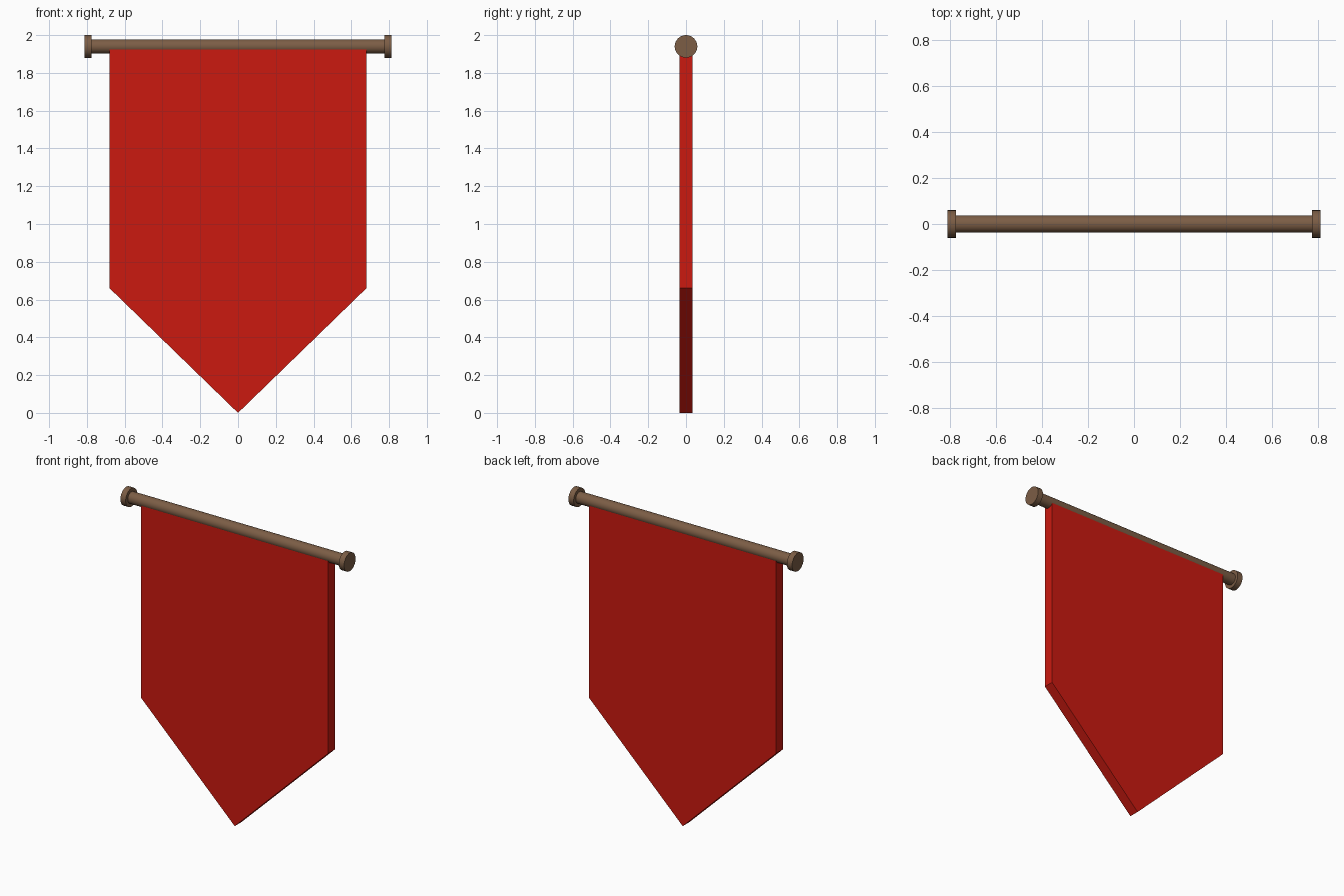
import bpy, bmesh
from math import pi

if "Cube" in bpy.data.objects:
    bpy.data.objects.remove(bpy.data.objects["Cube"])


def material(name, color):
    m = bpy.data.materials.new(name)
    m.diffuse_color = color
    m.use_nodes = True
    m.node_tree.nodes["Principled BSDF"].inputs["Base Color"].default_value = m.diffuse_color
    return m


wood = material("brown_wood", (0.20, 0.11, 0.06, 1))
red = material("red_cloth", (0.60, 0.01, 0.005, 1))
ROD_Z = 1.94


def cylinder_x(name, radius, length, x):
    bpy.ops.mesh.primitive_cylinder_add(vertices=32, radius=radius, depth=length,
                                        location=(x, 0, ROD_Z), rotation=(0, pi / 2, 0))
    ob = bpy.context.object
    ob.name = name
    ob.data.materials.append(wood)
    bpy.ops.object.shade_smooth_by_angle()
    return ob


# Hanging rod with a disc cap on each end
cylinder_x("rod", 0.038, 1.58, 0)
for side, label in ((-1, "left"), (1, "right")):
    cylinder_x("rod_cap_" + label, 0.06, 0.038, side * 0.794)

# Pointed cloth: five-sided outline extruded through its thickness
outline = [(-0.68, 1.935), (-0.68, 0.66), (0, 0), (0.68, 0.66), (0.68, 1.935)]
bm = bmesh.new()
face = bm.faces.new([bm.verts.new((x, -0.034, z)) for x, z in outline])
ext = bmesh.ops.extrude_face_region(bm, geom=[face])
bmesh.ops.translate(bm, vec=(0, 0.068, 0),
                    verts=[g for g in ext["geom"] if isinstance(g, bmesh.types.BMVert)])
bmesh.ops.recalc_face_normals(bm, faces=bm.faces)
mesh = bpy.data.meshes.new("banner_cloth")
bm.to_mesh(mesh)
bm.free()
mesh.materials.append(red)
bpy.context.collection.objects.link(bpy.data.objects.new("banner_cloth", mesh))
